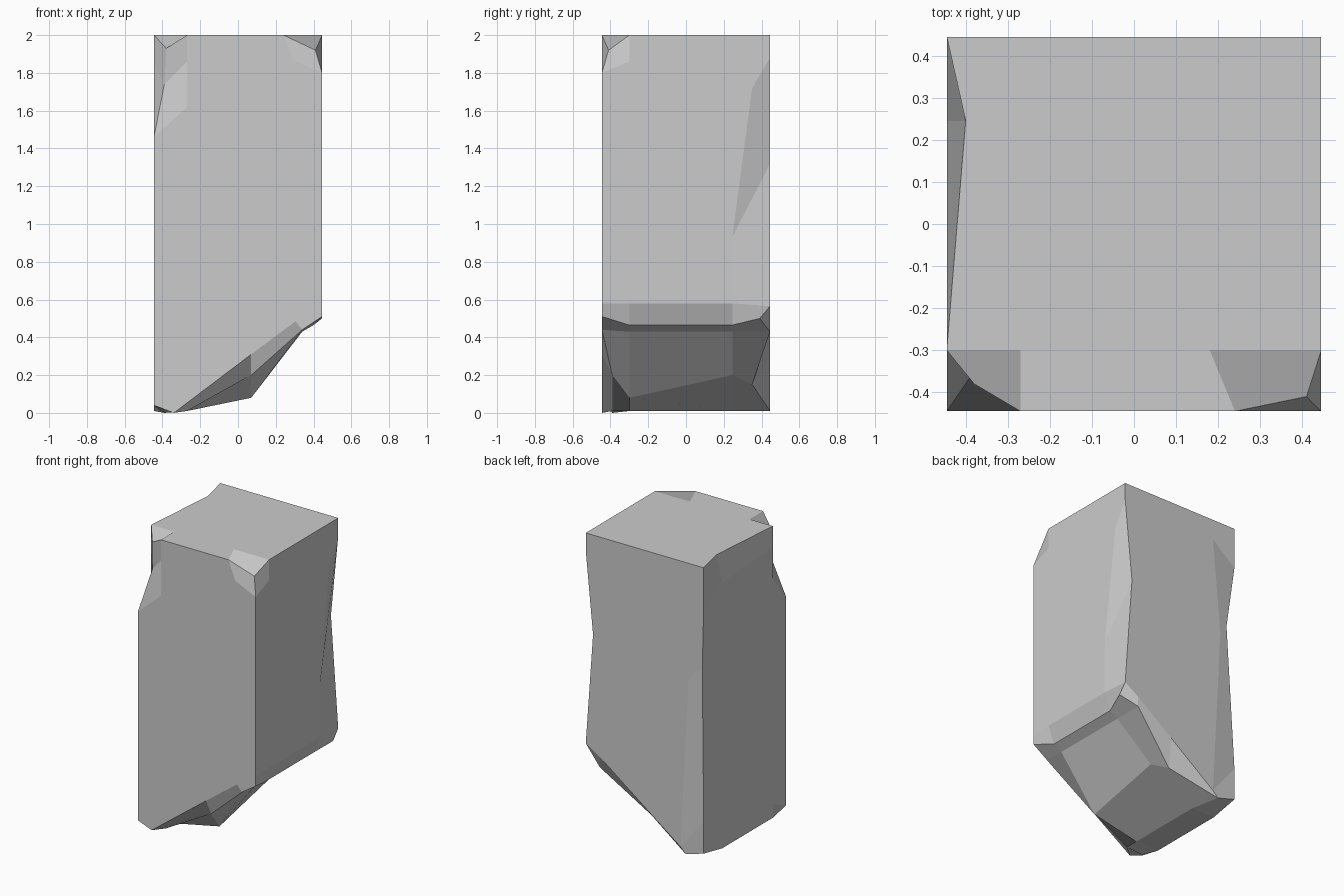
import bpy
import bmesh

# Loop-cut positions of the block
X = [-.445, -.27, .07, .34, .445]
Y = [-.445, -.30, .245, .445]
Z = [0, 0, 1.5, 1.86, 2]
UNDERSIDE = [.01, .01, .08, .43, .465]   # height of each x column on the underside
LOW_EDGE = [.10, .05, .30, .50, .58]     # height of the lowest loop on the sides

# Chips: loop-cut corner (column, row, level) -> pulled position
front_left_chip = {
    (0, 0, 4): (-.38, -.38, 1.93), (0, 0, 3): (-.39, -.365, 1.74),
    (0, 0, 2): (-.445, -.445, 1.46), (1, 0, 2): (-.27, -.445, 1.62),
    (0, 1, 2): (-.445, -.30, 1.64),
}
front_right_chip = {
    (4, 0, 4): (.41, -.41, 1.92), (4, 0, 3): (.445, -.445, 1.80),
    (3, 0, 4): (.24, -.445, 2), (3, 1, 4): (.18, -.30, 2),
    (3, 0, 3): (.29, -.445, 1.87),
}
left_dent = {
    (0, 2, 4): (-.40, .245, 2), (0, 2, 3): (-.445, .245, 1.82),
}
back_left_chip = {
    (0, 3, 3): (-.445, .445, 1.72), (0, 3, 2): (-.41, .41, 1.30),
    (1, 3, 2): (-.33, .445, 1.21), (0, 2, 2): (-.445, .29, 1.30),
    (0, 3, 1): (-.445, .445, .27),
}
back_right_chip = {
    (4, 3, 3): (.445, .445, 1.88), (4, 3, 2): (.39, .445, 1.32),
    (4, 2, 3): (.445, .35, 1.72), (4, 2, 2): (.445, .245, .93),
    (4, 3, 1): (.445, .445, .565),
}
broken_base_front = {
    (0, 0, 0): (-.39, -.39, 0), (0, 0, 1): (-.445, -.445, .04),
    (1, 0, 0): (-.27, -.39, .01), (1, 0, 1): (-.34, -.445, 0),
    (2, 0, 0): (.07, -.39, .20), (2, 0, 1): (.07, -.445, .31),
    (3, 0, 0): (.34, -.445, .44), (3, 0, 1): (.305, -.445, .485),
    (4, 0, 0): (.445, -.445, .51),
}
broken_base_back = {
    (0, 3, 0): (-.445, .445, .05), (1, 3, 0): (-.31, .445, .01),
    (2, 2, 0): (.07, .245, .20), (2, 3, 0): (.01, .35, .15),
    (3, 3, 0): (.34, .445, .43), (4, 3, 0): (.445, .39, .50),
    (4, 1, 0): (.40, -.30, .465), (4, 2, 0): (.40, .245, .465),
}
moved = {}
for chip in (front_left_chip, front_right_chip, left_dent, back_left_chip,
             back_right_chip, broken_base_front, broken_base_back):
    moved.update(chip)

bm = bmesh.new()
verts = {}


def vert(key):
    if key not in verts:
        i, j, k = key
        z = UNDERSIDE[i] if k == 0 else LOW_EDGE[i] if k == 1 else Z[k]
        verts[key] = bm.verts.new(moved.get(key, (X[i], Y[j], z)))
    return verts[key]


# Skin the six sides of the loop-cut block
size = (len(X) - 1, len(Y) - 1, len(Z) - 1)
for axis in range(3):
    u, v = (axis + 1) % 3, (axis + 2) % 3
    for end in (0, size[axis]):
        for a in range(size[u]):
            for b in range(size[v]):
                corners = []
                for da, db in ((0, 0), (1, 0), (1, 1), (0, 1)):
                    key = [0, 0, 0]
                    key[axis], key[u], key[v] = end, a + da, b + db
                    corners.append(vert(tuple(key)))
                bm.faces.new(corners if end else corners[::-1])

mesh = bpy.data.meshes.new("chipped_stone_block")
bm.to_mesh(mesh)
bm.free()
block = bpy.data.objects.new("chipped_stone_block", mesh)
bpy.context.collection.objects.link(block)
